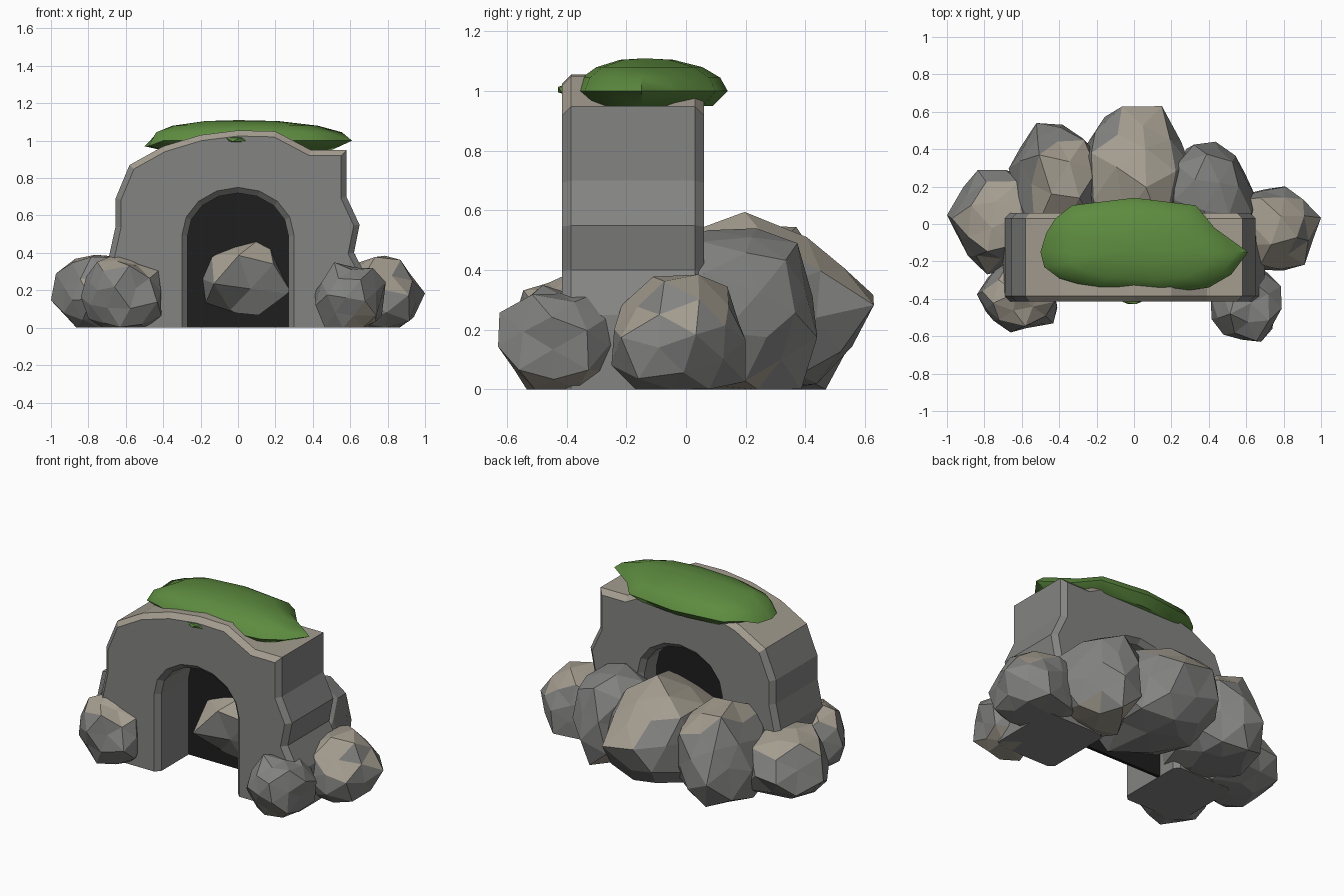
import bpy, bmesh, math, random
from mathutils import Vector, Matrix

cube = bpy.data.objects.get("Cube")
if cube:
    bpy.data.objects.remove(cube, do_unlink=True)


def make_material(name, rgb):
    mat = bpy.data.materials.new(name)
    mat.use_nodes = True
    mat.diffuse_color = (*rgb, 1)
    mat.node_tree.nodes["Principled BSDF"].inputs["Base Color"].default_value = (*rgb, 1)
    return mat


GREY = make_material("grey stone", (0.23, 0.23, 0.225))
TAN = make_material("pale tan stone", (0.37, 0.335, 0.275))
GREEN = make_material("moss green", (0.11, 0.26, 0.05))
DARK = make_material("cave black", (0.013, 0.013, 0.013))


def finish(bm, name, mats, tan_above=None):
    """Turn a bmesh into an object; upward faces take the second material."""
    bmesh.ops.recalc_face_normals(bm, faces=bm.faces)
    bm.normal_update()
    if tan_above is not None:
        for f in bm.faces:
            f.material_index = int(f.normal.z > tan_above)
    mesh = bpy.data.meshes.new(name)
    bm.to_mesh(mesh)
    bm.free()
    for m in mats:
        mesh.materials.append(m)
    obj = bpy.data.objects.new(name, mesh)
    bpy.context.collection.objects.link(obj)
    return obj


def extruded(points, front, back):
    """A slab with the given x-z outline."""
    bm = bmesh.new()
    face = bm.faces.new([bm.verts.new((x, front, z)) for x, z in points])
    ext = bmesh.ops.extrude_face_region(bm, geom=[face], use_keep_orig=True)
    moved = [g for g in ext["geom"] if isinstance(g, bmesh.types.BMVert)]
    bmesh.ops.translate(bm, verts=moved, vec=(0, back - front, 0))
    bmesh.ops.recalc_face_normals(bm, faces=bm.faces)
    return bm


# Stone arch: opening outline joined to the rough outer outline
opening = [(0.27, 0)]
for i in range(9):
    a = math.pi * i / 8
    opening.append((0.27 * math.cos(a), 0.49 + 0.23 * math.sin(a)))
opening.append((-0.27, 0))
outer = [(-0.69, 0), (-0.70, 0.25), (-0.69, 0.38), (-0.655, 0.54), (-0.655, 0.69),
         (-0.58, 0.87), (-0.40, 0.97), (-0.20, 1.03), (0, 1.055), (0.20, 1.05),
         (0.39, 0.95), (0.58, 0.95), (0.58, 0.70), (0.65, 0.55), (0.62, 0.40),
         (0.70, 0.25), (0.70, 0)]
bm = extruded(opening + outer, -0.415, 0.06)
rims = [e for e in bm.edges
        if abs(e.verts[0].co.y - e.verts[1].co.y) < 0.001
        and max(v.co.z for v in e.verts) > 0.001]
bmesh.ops.bevel(bm, geom=rims, offset=0.03, segments=1, affect='EDGES')
finish(bm, "stone_arch", [GREY, TAN], 0.55)

# Dark backing set inside the opening
backing = [(x * 1.04, z * 1.02) for x, z in opening]
finish(extruded(backing, -0.11, -0.09), "cave_backing", [DARK])


# Boulders: jagged lumps reaching set limits around a core, flat on the ground
def boulder(name, low, core, high, seed):
    rng = random.Random(seed)
    bm = bmesh.new()
    bmesh.ops.create_icosphere(bm, subdivisions=2, radius=1)
    spin = Matrix.Rotation(rng.uniform(0, 3), 3, Vector((rng.random(), rng.random(), 1)))
    for v in bm.verts:
        v.co = spin @ v.co * rng.uniform(0.83, 1.13)
    for axis in range(3):
        lo = min(v.co[axis] for v in bm.verts)
        hi = max(v.co[axis] for v in bm.verts)
        for v in bm.verts:
            t = v.co[axis]
            if t > 0:
                v.co[axis] = core[axis] + t / hi * (high[axis] - core[axis])
            else:
                v.co[axis] = core[axis] + t / lo * (low[axis] - core[axis])
    for v in bm.verts:
        v.co.z = max(v.co.z, 0)
    return finish(bm, name, [GREY, TAN], 0.6)


boulder("front_right_boulder", (-0.84, -0.58, -0.08), (-0.62, -0.41, 0.18), (-0.41, -0.2, 0.40), 11)
boulder("right_boulder", (-1.0, -0.27, -0.08), (-0.74, -0.01, 0.17), (-0.45, 0.29, 0.39), 12)
boulder("back_right_boulder", (-0.67, -0.19, -0.1), (-0.42, 0.26, 0.24), (-0.17, 0.54, 0.55), 13)
boulder("back_boulder", (-0.29, -0.27, -0.1), (0, 0.28, 0.26), (0.32, 0.63, 0.595), 14)
boulder("back_left_boulder", (0.17, -0.19, -0.08), (0.42, 0.17, 0.25), (0.66, 0.44, 0.54), 15)
boulder("left_boulder", (0.45, -0.25, -0.08), (0.74, -0.02, 0.16), (1.0, 0.2, 0.385), 16)
boulder("front_left_boulder", (0.41, -0.63, -0.07), (0.6, -0.42, 0.16), (0.79, -0.2, 0.35), 17)

# Moss cap: an irregular rim with rings drawn in above and below
rim = [(-0.50, -0.15), (-0.47, -0.05), (-0.42, 0.03), (-0.33, 0.10), (0, 0.14),
       (0.33, 0.10), (0.43, -0.02), (0.61, -0.15), (0.52, -0.27), (0.40, -0.34),
       (0.17, -0.37), (0, -0.36), (-0.20, -0.35), (-0.40, -0.29), (-0.48, -0.23)]
centre = Vector((0, -0.14))
bm = bmesh.new()
rings = []
for scale, z in [(0.82, 0.95), (1, 1.0), (0.91, 1.045), (0.7, 1.08), (0.35, 1.105)]:
    pts = [centre + (Vector(p) - centre) * scale for p in rim]
    # the right-hand end droops over the shoulder of the arch
    rings.append([bm.verts.new((p.x, p.y, z - 0.03 * (p.x < -0.455))) for p in pts])
count = len(rim)
for low, high in zip(rings, rings[1:]):
    for i in range(count):
        j = (i + 1) % count
        bm.faces.new((low[i], low[j], high[j], high[i]))
peak = bm.verts.new((centre.x, centre.y, 1.11))
for i in range(count):
    bm.faces.new((rings[-1][i], rings[-1][(i + 1) % count], peak))
bm.faces.new(rings[0])
# small tuft breaking through the front of the arch
bmesh.ops.create_icosphere(bm, subdivisions=1, radius=1, matrix=Matrix.LocRotScale(
    Vector((-0.01, -0.395, 1.005)), None, Vector((0.07, 0.04, 0.02))))
moss = finish(bm, "moss_cap", [GREEN])
bpy.context.view_layer.objects.active = moss
moss.select_set(True)
bpy.ops.object.shade_smooth_by_angle(angle=math.radians(40))
